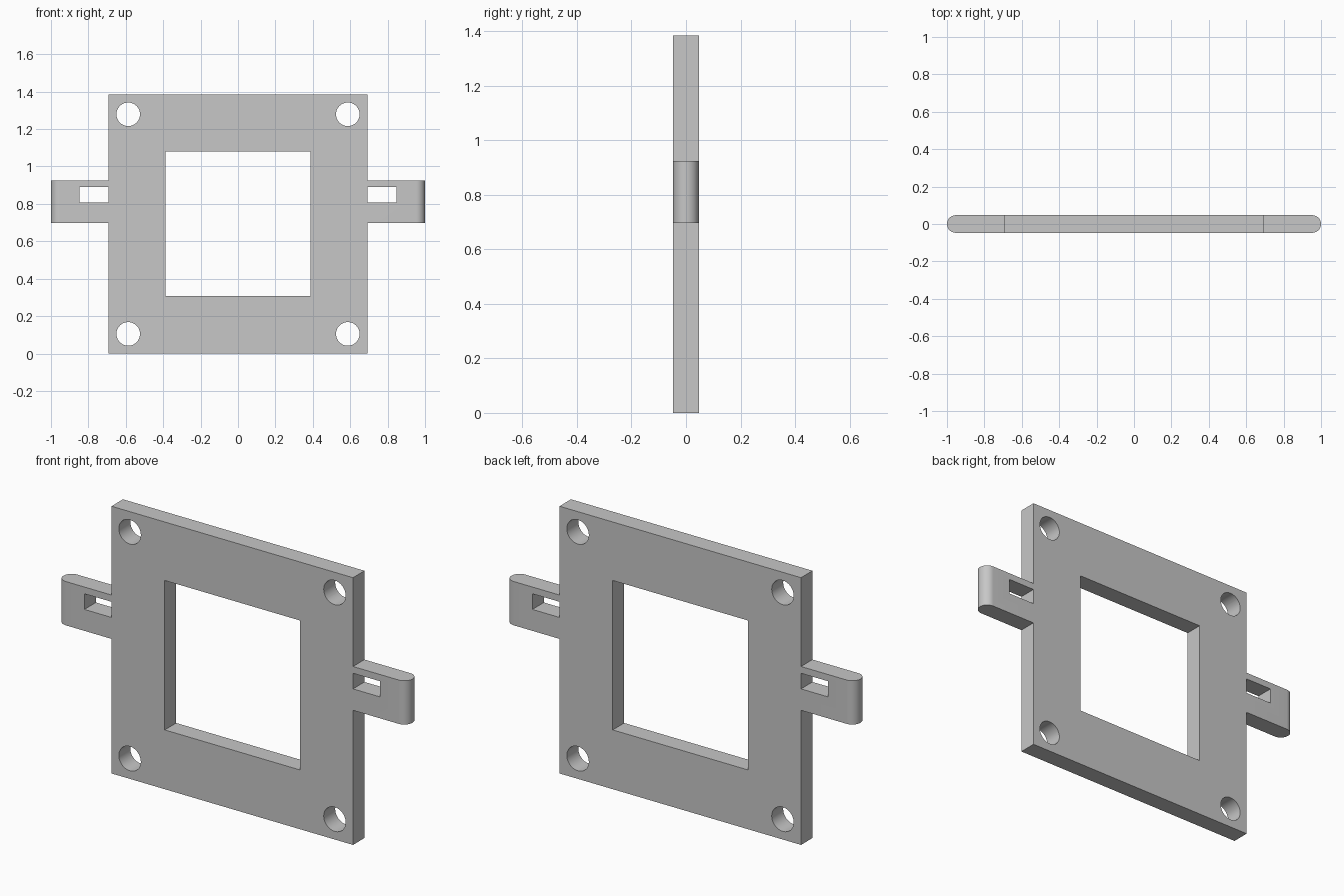
import bpy
import bmesh
from math import cos, sin, pi

cube = bpy.data.objects.get("Cube")
if cube:
    bpy.data.objects.remove(cube, do_unlink=True)

HALF = 0.692      # half width of the square plate
THICK = 0.047     # half thickness
MID = HALF        # height of the plate's centre

grey = bpy.data.materials.new("plain grey")
grey.use_nodes = True
colour = (0.57, 0.57, 0.57, 1)
grey.diffuse_color = colour
grey.node_tree.nodes["Principled BSDF"].inputs["Base Color"].default_value = colour


def prism(name, outline, direction):
    """Extrude a closed outline along a direction into a solid."""
    bm = bmesh.new()
    face = bm.faces.new([bm.verts.new(p) for p in outline])
    extruded = bmesh.ops.extrude_face_region(bm, geom=[face])["geom"]
    verts = [g for g in extruded if isinstance(g, bmesh.types.BMVert)]
    bmesh.ops.translate(bm, verts=verts, vec=direction)
    bmesh.ops.recalc_face_normals(bm, faces=bm.faces)
    mesh = bpy.data.meshes.new(name)
    bm.to_mesh(mesh)
    bm.free()
    mesh.materials.append(grey)
    obj = bpy.data.objects.new(name, mesh)
    bpy.context.collection.objects.link(obj)
    return obj


def block(name, x0, x1, z0, z1, depth=THICK):
    outline = [(x0, -depth, z0), (x1, -depth, z0), (x1, -depth, z1), (x0, -depth, z1)]
    return prism(name, outline, (0, 2 * depth, 0))


def round_pin(name, x, z, radius, depth, sides=48):
    angles = [2 * pi * i / sides for i in range(sides)]
    outline = [(x + radius * cos(a), -depth, z + radius * sin(a)) for a in angles]
    return prism(name, outline, (0, 2 * depth, 0))


def activate(obj):
    bpy.ops.object.select_all(action="DESELECT")
    obj.select_set(True)
    bpy.context.view_layer.objects.active = obj


def cut(obj, cutter):
    cutter.hide_render = True
    activate(obj)
    mod = obj.modifiers.new("cut", "BOOLEAN")
    mod.operation = "DIFFERENCE"
    mod.solver = "EXACT"
    mod.object = cutter
    bpy.ops.object.modifier_apply(modifier=mod.name)
    bpy.data.objects.remove(cutter, do_unlink=True)


# Square plate with a window and four corner holes
plate = block("mounting_plate", -HALF, HALF, 0, 2 * HALF)
cut(plate, block("window_cutter", -0.387, 0.387, 0.307, 1.081, 0.2))
for x in (-1, 1):
    for z in (-1, 1):
        cut(plate, round_pin("hole_cutter", x * 0.587, MID + z * 0.587, 0.063, 0.2))
parts = [plate]

# Side tabs with rounded ends, each with a slot against the plate
for name, side in (("left_tab", 1), ("right_tab", -1)):
    arc = [-pi / 2 + pi * i / 24 for i in range(25)]
    plan = [(HALF, THICK), (HALF, -THICK)]
    plan += [(1 - THICK + THICK * cos(a), THICK * sin(a)) for a in arc]
    tab = prism(name, [(side * x, y, 0.697) for x, y in plan], (0, 0, 0.227))
    x0, x1 = sorted((side * 0.6, side * 0.847))
    cut(tab, block("slot_cutter", x0, x1, 0.808, 0.889, 0.2))
    parts.append(tab)

# Smooth the round walls, keep the edges crisp
for part in parts:
    activate(part)
    bpy.ops.object.shade_smooth_by_angle(angle=pi / 6)
